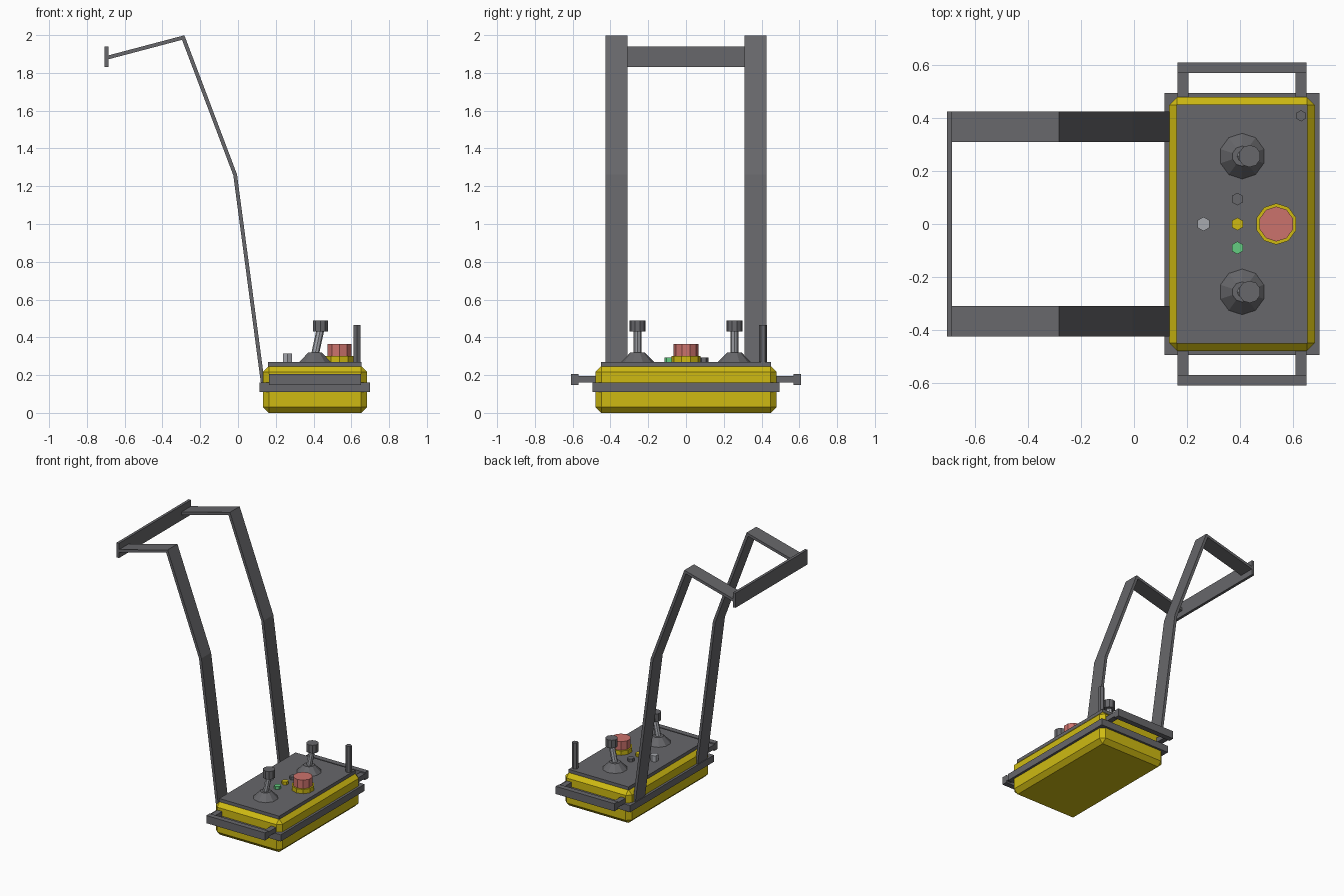
import bpy
import bmesh
from math import pi
from mathutils import Vector

if "Cube" in bpy.data.objects:
    bpy.data.objects.remove(bpy.data.objects["Cube"], do_unlink=True)


def material(name, rgb):
    m = bpy.data.materials.new(name)
    m.use_nodes = True
    m.diffuse_color = (*rgb, 1)
    m.node_tree.nodes["Principled BSDF"].inputs["Base Color"].default_value = (*rgb, 1)
    return m


GREY = material("dark grey", (0.135, 0.135, 0.145))
YELLOW = material("safety yellow", (0.62, 0.49, 0.006))
RED = material("stop red", (0.60, 0.17, 0.15))
GREEN = material("signal green", (0.13, 0.61, 0.22))
SILVER = material("silver", (0.39, 0.40, 0.43))


def finish(name, bm, mat):
    bmesh.ops.recalc_face_normals(bm, faces=bm.faces)
    mesh = bpy.data.meshes.new(name)
    bm.to_mesh(mesh)
    bm.free()
    mesh.materials.append(mat)
    obj = bpy.data.objects.new(name, mesh)
    bpy.context.collection.objects.link(obj)
    return obj


def box(name, x, y, z, mat, chamfer=0):
    """Box from (min, max) pairs, optionally with chamfered edges."""
    bm = bmesh.new()
    bmesh.ops.create_cube(bm, size=1)
    for v in bm.verts:
        v.co = [lo + (c + 0.5) * (hi - lo) for c, (lo, hi) in zip(v.co, (x, y, z))]
    if chamfer:
        bmesh.ops.bevel(bm, geom=bm.edges[:], offset=chamfer, segments=1, affect='EDGES')
    return finish(name, bm, mat)


def post(name, x, y, z0, z1, r0, mat, sides=6, r1=None, lean=0):
    """Upright prism or cone; lean shifts its upper end along x."""
    bm = bmesh.new()
    bmesh.ops.create_cone(bm, cap_ends=True, segments=sides, radius1=r0,
                          radius2=r0 if r1 is None else r1, depth=z1 - z0)
    for v in bm.verts:
        shift = lean if v.co.z > 0 else 0
        v.co += Vector((x + shift, y, (z0 + z1) / 2))
    return finish(name, bm, mat)


def strap(name, path, y0, y1, thick, mat):
    """Flat band following an x-z path with mitred bends."""
    pts = [Vector(p) for p in path]
    dirs = [(b - a).normalized() for a, b in zip(pts, pts[1:])]
    left, right = [], []
    for i, p in enumerate(pts):
        a, b = dirs[max(i - 1, 0)], dirs[min(i, len(dirs) - 1)]
        n = Vector((-a.y - b.y, a.x + b.x)).normalized()
        n *= thick / 2 / n.dot(Vector((-a.y, a.x)))
        left.append(p + n)
        right.append(p - n)
    bm = bmesh.new()
    rings = [[bm.verts.new((q.x, y, q.y)) for q, y in ((l, y0), (l, y1), (r, y1), (r, y0))]
             for l, r in zip(left, right)]
    for a, b in zip(rings, rings[1:]):
        for k in range(4):
            bm.faces.new((a[k], a[k - 1], b[k - 1], b[k]))
    bm.faces.new(rings[0])
    bm.faces.new(rings[-1])
    return finish(name, bm, mat)


# Housing, middle band and control plate
box("housing", (0.132, 0.683), (-0.479, 0.479), (0, 0.248), YELLOW, 0.031)
box("middle_band", (0.115, 0.70), (-0.495, 0.495), (0.11, 0.16), GREY)
box("control_plate", (0.16, 0.655), (-0.45, 0.45), (0.24, 0.27), GREY)

# Mirrored parts: carry handles, joysticks and shoulder straps
strap_path = [(0.135, 0.13), (-0.015, 1.26), (-0.29, 1.987), (-0.695, 1.88)]
for side, s in (("left", 1), ("right", -1)):
    def span(a, b):
        return tuple(sorted((s * a, s * b)))

    box(f"{side}_handle_bar", (0.165, 0.65), span(0.57, 0.61), (0.148, 0.205), GREY)
    for end, x in (("inner", 0.165), ("outer", 0.61)):
        box(f"{side}_handle_arm_{end}", (x, x + 0.04), span(0.46, 0.58), (0.16, 0.196), GREY)

    y = s * 0.256
    post(f"{side}_joystick_boot", 0.408, y, 0.268, 0.32, 0.088, GREY, 10, 0.038)
    post(f"{side}_joystick_shaft", 0.408, y, 0.31, 0.44, 0.021, SILVER, 8, lean=0.028)
    post(f"{side}_joystick_knob", 0.436, y, 0.43, 0.49, 0.042, GREY, 10)

    strap(f"{side}_strap", strap_path, *span(0.31, 0.425), 0.02, GREY)

box("strap_crossbar", (-0.706, -0.686), (-0.425, 0.425), (1.83, 1.94), GREY)

# Emergency stop
post("stop_collar", 0.537, 0, 0.265, 0.302, 0.078, YELLOW, 10)
post("stop_button", 0.537, 0, 0.295, 0.366, 0.066, RED, 10)

# Small controls and antenna
post("selector_switch", 0.262, 0, 0.265, 0.315, 0.027, SILVER)
for name, y, mat in (("grey", 0.094, GREY), ("yellow", 0, YELLOW), ("green", -0.09, GREEN)):
    post(f"{name}_button", 0.39, y, 0.265, 0.292, 0.024, mat)
post("antenna", 0.63, 0.408, 0.265, 0.465, 0.021, GREY)
